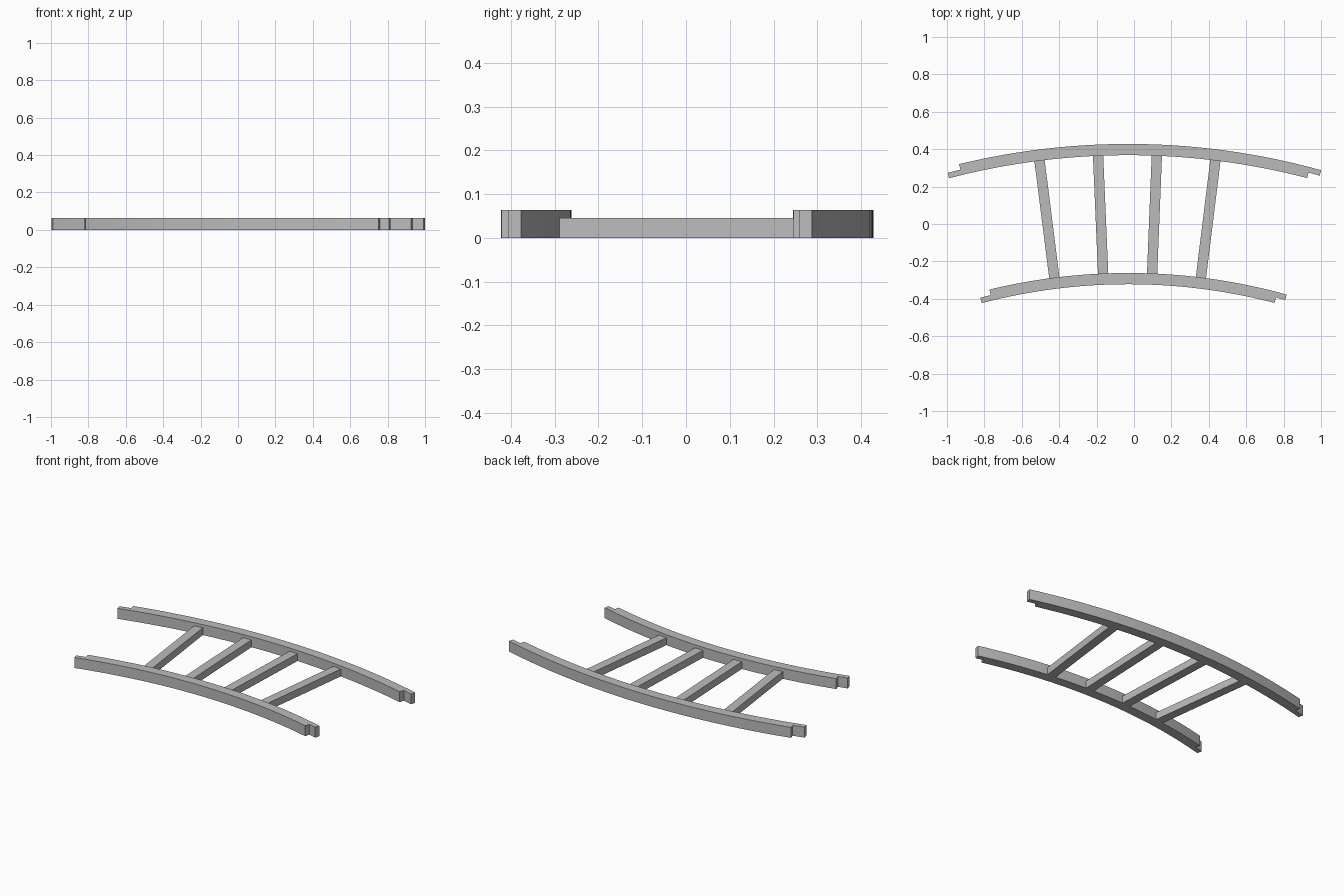
import bpy
import bmesh
from math import sin, cos, radians

default = bpy.data.objects.get("Cube")
if default:
    bpy.data.objects.remove(default, do_unlink=True)

# Centre of curvature shared by both rails and all rungs
CX, CY = -0.03, -3.422
OUTER_R, INNER_R = 3.85, 3.16
RAIL_W, RAIL_H = 0.06, 0.064
RUNG_W, RUNG_H = 0.055, 0.045
SEGMENTS = 32

grey = bpy.data.materials.new("plain grey")
grey.use_nodes = True
colour = (0.5, 0.5, 0.5, 1)
grey.diffuse_color = colour
grey.node_tree.nodes["Principled BSDF"].inputs["Base Color"].default_value = colour


def polar(radius, degrees):
    a = radians(degrees)
    return (CX + radius * sin(a), CY + radius * cos(a), 0)


def arc(radius, start, end):
    step = (end - start) / SEGMENTS
    return [polar(radius, start + step * i) for i in range(SEGMENTS + 1)]


def extrude_outline(name, outline, height):
    """Raise a flat outline into a solid standing on the ground."""
    bm = bmesh.new()
    face = bm.faces.new([bm.verts.new(p) for p in outline])
    raised = bmesh.ops.extrude_face_region(bm, geom=[face], use_keep_orig=True)
    top = [v for v in raised["geom"] if isinstance(v, bmesh.types.BMVert)]
    bmesh.ops.translate(bm, verts=top, vec=(0, 0, height))
    bmesh.ops.recalc_face_normals(bm, faces=bm.faces)
    mesh = bpy.data.meshes.new(name)
    bm.to_mesh(mesh)
    bm.free()
    mesh.materials.append(grey)
    obj = bpy.data.objects.new(name, mesh)
    bpy.context.collection.objects.link(obj)


# Curved rails with half-width lap joints at both ends
for name, radius in (("back_rail", OUTER_R), ("front_rail", INNER_R)):
    middle = radius - RAIL_W / 2
    outline = arc(radius, -13.6, 15.53)
    outline += [polar(middle, 15.53), polar(middle, 14.6)]
    outline += arc(radius - RAIL_W, 14.6, -14.65)
    outline += [polar(middle, -14.65), polar(middle, -13.6)]
    extrude_outline(name, outline, RAIL_H)

# Straight rungs fanned about the centre of curvature
near, far = INNER_R - 0.003, OUTER_R - RAIL_W + 0.003
for i in range(4):
    angle = -7.2 + 4.75 * i
    a = radians(angle)
    dx, dy = cos(a) * RUNG_W / 2, -sin(a) * RUNG_W / 2
    outline = []
    for radius, side in ((near, -1), (near, 1), (far, 1), (far, -1)):
        x, y, z = polar(radius, angle)
        outline.append((x + side * dx, y + side * dy, z))
    extrude_outline(f"rung_{i + 1}", outline, RUNG_H)
